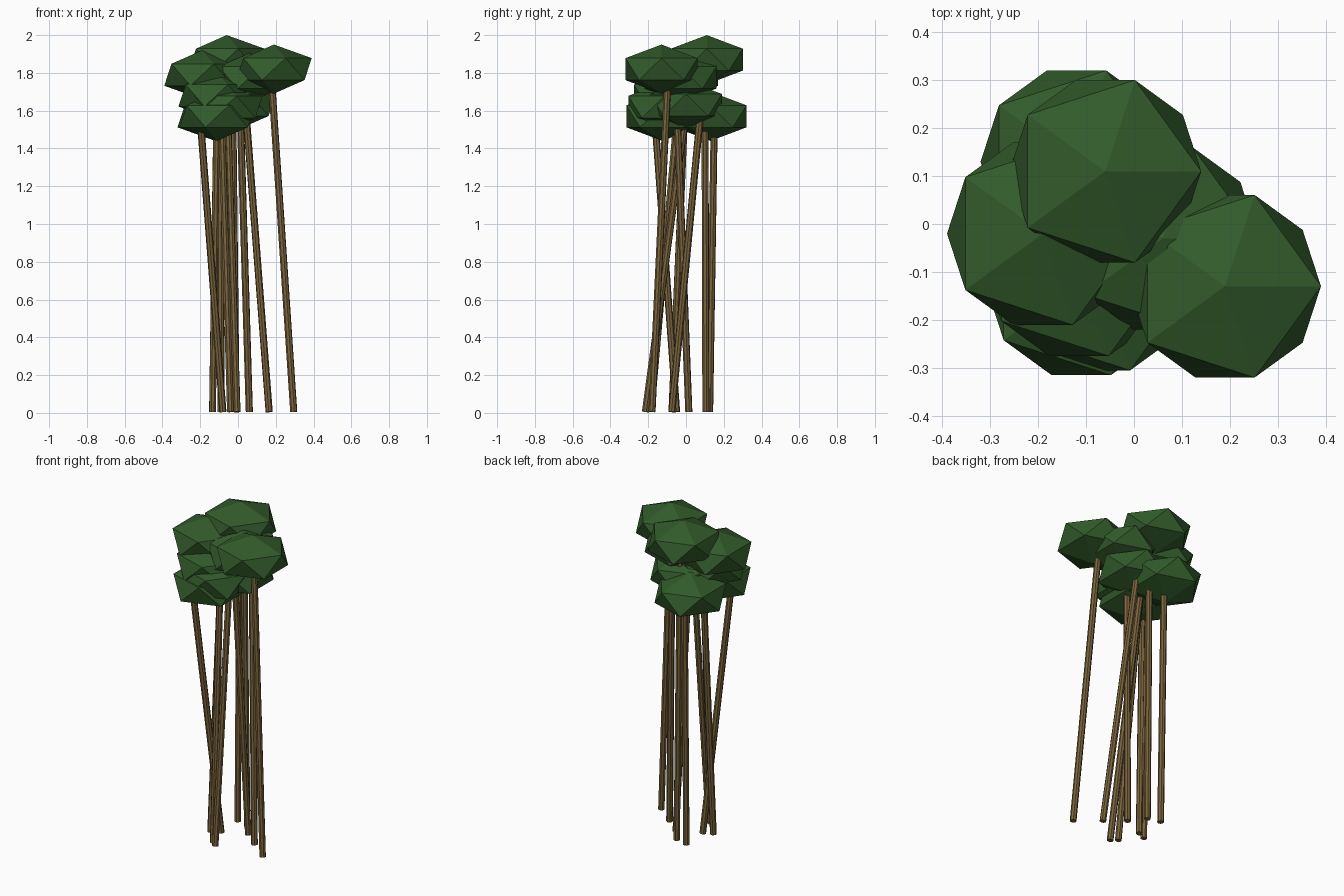
import bpy
from mathutils import Vector

if "Cube" in bpy.data.objects:
    bpy.data.objects.remove(bpy.data.objects["Cube"])


def material(name, rgb):
    m = bpy.data.materials.new(name)
    m.diffuse_color = (*rgb, 1)
    m.use_nodes = True
    m.node_tree.nodes["Principled BSDF"].inputs["Base Color"].default_value = m.diffuse_color
    return m


leaf = material("leaf_green", (0.032, 0.105, 0.024))
bark = material("bark_brown", (0.19, 0.125, 0.045))


def trunk(i, base, top):
    a, b = Vector(base), Vector(top)
    axis = b - a
    bpy.ops.mesh.primitive_cylinder_add(vertices=8, radius=0.019, depth=axis.length,
                                        location=(a + b) / 2)
    o = bpy.context.object
    o.rotation_euler = axis.to_track_quat('Z', 'Y').to_euler()
    o.name = f"trunk_{i}"
    o.data.materials.append(bark)


def foliage(i, centre):
    # flattened low-poly icosahedron
    bpy.ops.mesh.primitive_ico_sphere_add(subdivisions=1, radius=1, location=centre)
    o = bpy.context.object
    o.scale = (0.224, 0.224, 0.13)
    o.name = f"foliage_{i}"
    o.data.materials.append(leaf)


# leaning stems: base x, y, then top x, y, z
stems = [
    (0.295, -0.18, 0.175, -0.095, 1.80),
    (0.165, -0.075, 0.04, 0.08, 1.62),
    (0.06, 0.015, 0.01, -0.05, 1.65),
    (-0.01, 0.105, -0.03, 0.10, 1.85),
    (-0.09, 0.125, -0.095, 0.15, 1.58),
    (-0.08, -0.05, -0.20, -0.165, 1.56),
    (-0.135, -0.075, -0.11, 0.0, 1.75),
    (-0.005, -0.215, -0.06, 0.02, 1.74),
    (-0.04, -0.185, -0.09, -0.04, 1.65),
]
for i, (x, y, tx, ty, tz) in enumerate(stems, 1):
    trunk(i, (x, y, 0.005), (tx, ty, tz))

# foliage clumps, one per stem
clumps = [
    (-0.06, 0.11, 1.87), (0.19, -0.13, 1.82), (-0.19, -0.02, 1.79),
    (-0.12, 0.13, 1.57), (0.06, -0.03, 1.775), (-0.11, -0.125, 1.57),
    (-0.115, -0.085, 1.68), (-0.07, -0.115, 1.62), (0.0, 0.0, 1.63),
]
for i, c in enumerate(clumps, 1):
    foliage(i, c)
